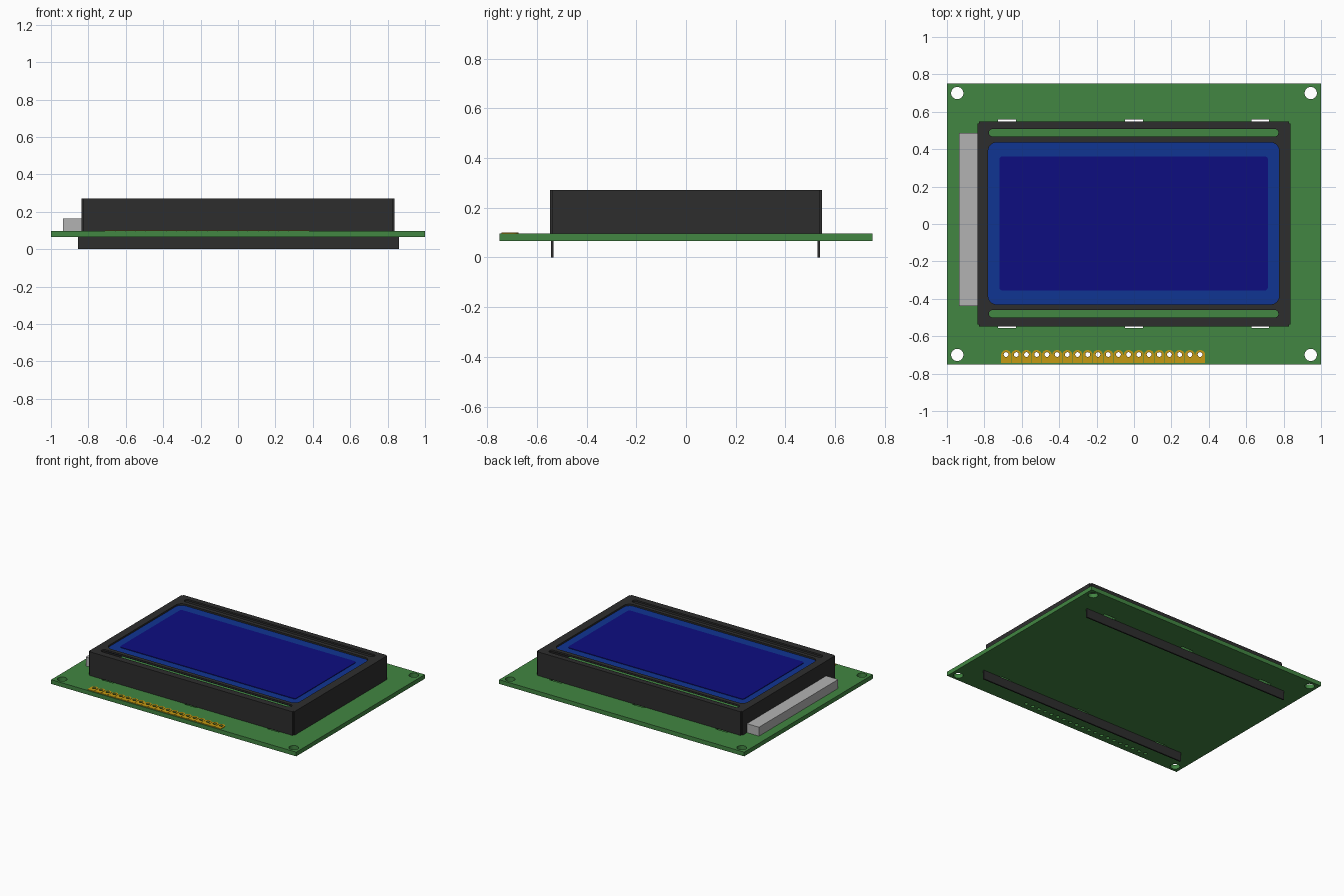
import bpy, bmesh, math

cube = bpy.data.objects.get("Cube")
if cube:
    bpy.data.objects.remove(cube, do_unlink=True)


def material(name, rgb, roughness=0.6):
    m = bpy.data.materials.new(name)
    m.use_nodes = True
    m.diffuse_color = (*rgb, 1)
    bsdf = m.node_tree.nodes["Principled BSDF"]
    bsdf.inputs["Base Color"].default_value = (*rgb, 1)
    bsdf.inputs["Roughness"].default_value = roughness
    return m


GREEN = material("board green", (0.054, 0.238, 0.054))
BLACK = material("bezel black", (0.027, 0.027, 0.027))
FRAME = material("frame blue", (0.005, 0.035, 0.29))
SCREEN = material("screen navy", (0.004, 0.004, 0.216))
GOLD = material("contact gold", (0.56, 0.32, 0.006))
SILVER = material("backlight silver", (0.45, 0.45, 0.45))


def circle(x, y, r, n=24):
    return [(x + r * math.cos(2 * math.pi * i / n),
             y + r * math.sin(2 * math.pi * i / n)) for i in range(n)]


def rect(x0, x1, y0, y1, r=0.0, n=6):
    """Rectangle outline, with rounded corners when r is set."""
    if r == 0:
        return [(x0, y0), (x1, y0), (x1, y1), (x0, y1)]
    corners = [(x1 - r, y1 - r), (x0 + r, y1 - r), (x0 + r, y0 + r), (x1 - r, y0 + r)]
    return [(cx + r * math.cos(a), cy + r * math.sin(a))
            for q, (cx, cy) in enumerate(corners)
            for a in [(q + i / n) * math.pi / 2 for i in range(n + 1)]]


def plate(name, outlines, z0, z1, mat):
    """Extrude a filled outline; outlines inside it become holes."""
    cu = bpy.data.curves.new(name, 'CURVE')
    cu.dimensions = '2D'
    cu.fill_mode = 'BOTH'
    cu.extrude = (z1 - z0) / 2
    for pts in outlines:
        sp = cu.splines.new('POLY')
        sp.points.add(len(pts) - 1)
        for p, (x, y) in zip(sp.points, pts):
            p.co = (x, y, 0, 1)
        sp.use_cyclic_u = True
    tmp = bpy.data.objects.new(name + "_outline", cu)
    bpy.context.scene.collection.objects.link(tmp)
    bpy.context.view_layer.update()
    deps = bpy.context.evaluated_depsgraph_get()
    me = bpy.data.meshes.new_from_object(tmp.evaluated_get(deps))
    bpy.data.objects.remove(tmp, do_unlink=True)
    bpy.data.curves.remove(cu)
    bm = bmesh.new()
    bm.from_mesh(me)
    bmesh.ops.remove_doubles(bm, verts=bm.verts, dist=1e-5)
    bmesh.ops.translate(bm, verts=bm.verts, vec=(0, 0, (z0 + z1) / 2))
    bmesh.ops.recalc_face_normals(bm, faces=bm.faces)
    for f in bm.faces:
        f.smooth = False
    bm.to_mesh(me)
    bm.free()
    me.name = name
    me.materials.clear()
    me.materials.append(mat)
    ob = bpy.data.objects.new(name, me)
    bpy.context.scene.collection.objects.link(ob)


BOARD_Z0, BOARD_Z1, TOP = 0.066, 0.097, 0.272
pins = [-0.684 + 0.0546 * i for i in range(20)]
PIN_Y = -0.698

# Circuit board: mounting holes, pin holes and slots for the bezel tabs
holes = [circle(sx * 0.945, sy * 0.70, 0.033) for sx in (-1, 1) for sy in (-1, 1)]
holes += [circle(x, PIN_Y, 0.013, 12) for x in pins]
holes += [rect(x - 0.048, x + 0.048, *ys) for x in (-0.678, 0, 0.675)
          for ys in ((0.526, 0.558), (-0.556, -0.526))]
plate("circuit_board", [rect(-1, 1, -0.75, 0.75)] + holes, BOARD_Z0, BOARD_Z1, GREEN)

# Gold contact pads: round top, square foot, drilled
for i, x in enumerate(pins):
    arc = [(x + 0.0262 * math.cos(a), PIN_Y + 0.024 * math.sin(a))
           for a in [math.pi * k / 10 for k in range(11)]]
    foot = [(x - 0.0262, -0.743), (x + 0.0262, -0.743)]
    plate(f"contact_pad_{i + 1}", [arc + foot, circle(x, PIN_Y, 0.013, 12)],
          BOARD_Z1, BOARD_Z1 + 0.004, GOLD)

# Bezel: hollow folded sheet with notched corners, window and two slots
X, Y, N, T = 0.838, 0.548, 0.01, 0.014
outline = []
for sx, sy in ((1, 1), (-1, 1), (-1, -1), (1, -1)):
    corner = [(sx * X, sy * (Y - N)), (sx * (X - N), sy * (Y - N)), (sx * (X - N), sy * Y)]
    outline += corner if sx * sy > 0 else corner[::-1]
plate("bezel_walls", [outline, rect(-X + T, X - T, -Y + T, Y - T)],
      BOARD_Z1, TOP - 0.012, BLACK)
plate("bezel_face", [outline,
                     rect(-0.78, 0.776, -0.43, 0.436, 0.045),
                     rect(-0.776, 0.772, 0.468, 0.508, 0.0199),
                     rect(-0.776, 0.772, -0.5, -0.46, 0.0199)],
      TOP - 0.012, TOP, BLACK)

# Display glass under the window, with the darker active area on top
plate("display_frame", [rect(-0.79, 0.786, -0.438, 0.444, 0.045)],
      TOP - 0.026, TOP - 0.012, FRAME)
plate("display_screen", [rect(-0.72, 0.716, -0.356, 0.362, 0.018)],
      TOP - 0.012, TOP - 0.008, SCREEN)

# Backlight block beside the bezel
plate("backlight_block", [rect(-0.936, -0.83, -0.438, 0.486)], BOARD_Z1, 0.163, SILVER)

# Long tab strips below the board
for name, y in (("front_tab_strip", -0.539), ("back_tab_strip", 0.535)):
    plate(name, [rect(-0.856, 0.862, y - 0.005, y + 0.005)], 0, BOARD_Z0, BLACK)
